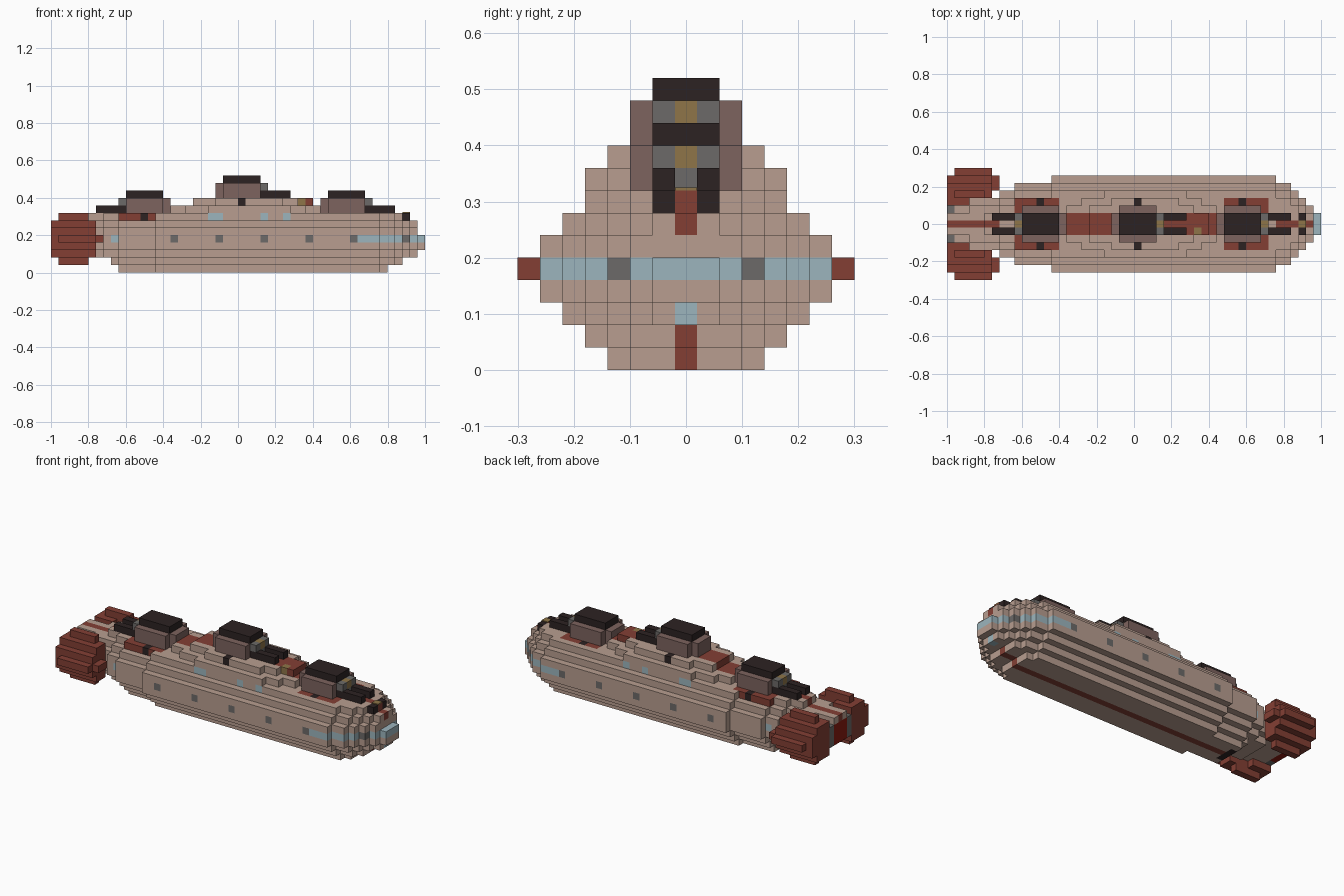
import bpy, bmesh, math

cube = bpy.data.objects.get("Cube")
if cube:
    bpy.data.objects.remove(cube, do_unlink=True)

U = 0.04  # edge length of one block
COLOURS = {"tan": "B89E90", "red": "833F34", "mauve": "7D635E", "black": "2C2222",
           "grey": "6C6A68", "gold": "8E7548", "pale_blue": "9CB5BD", "engine_red": "8A1A10"}


def linear(text):
    values = [int(text[i:i + 2], 16) / 255 for i in range(0, 6, 2)]
    return [v / 12.92 if v < 0.04 else ((v + 0.055) / 1.055) ** 2.4 for v in values] + [1.0]


materials = {}
for name, code in COLOURS.items():
    mat = bpy.data.materials.new(name)
    mat.use_nodes = True
    mat.diffuse_color = linear(code)
    bsdf = mat.node_tree.nodes["Principled BSDF"]
    bsdf.inputs["Base Color"].default_value = linear(code)
    bsdf.inputs["Roughness"].default_value = 0.8
    materials[name] = mat
names = list(COLOURS)

blocks = {}  # grid cell -> (part, colour)


def fill(part, colour, x0, x1, rows, layers, sides=(1, -1)):
    """Fill blocks from x0 to x1 on mirrored rows (counted from the centre line)."""
    for i in range(round(x0 / U), round(x1 / U)):
        for row in range(rows[0], rows[1] + 1):
            for k in range(layers[0], layers[1] + 1):
                for side in sides:
                    blocks[i, row * side, k] = (part, colour)


def paint(colour, x0, x1, rows, layers):
    """Recolour existing blocks only."""
    for (i, j, k), (part, _) in list(blocks.items()):
        if (round(x0 / U) <= i < round(x1 / U) and rows[0] <= abs(j) <= rows[1]
                and layers[0] <= k <= layers[1]):
            blocks[i, j, k] = (part, colour)


# Hull: one plan outline, pulled inwards on the lower and upper layers
plan = [(-1, 1), (-1, 1), (-1, .96), (-.88, .92), (-.72, .88), (-.64, .84), (-.44, .76)]
hull_layers = [(3, -.64, .80), (2, -.68, .88), (1, -.80, .96), (0, -1, 1),
               (0, -1, 1), (0, -1, .96), (1, -1, .96), (2, -.80, .92)]
for k, (shift, lo, hi) in enumerate(hull_layers):
    for row, (a, b) in enumerate(plan[shift:]):
        fill("hull", "tan", max(a, lo), min(b, hi), (row, row), (k, k))

# Keel and deck stripes
paint("red", -1, 1, (0, 0), (0, 1))
paint("black", -.64, -.60, (0, 1), (0, 0))
paint("red", -1, -.72, (0, 0), (6, 7))
paint("red", -.40, .48, (0, 1), (7, 7))
paint("red", .76, 1, (0, 0), (6, 7))
paint("black", .88, .92, (1, 1), (7, 7))

# Bow window band, portholes and side windows
paint("pale_blue", .64, 1, (0, 6), (4, 4))
paint("grey", .88, .92, (3, 3), (4, 4))
paint("pale_blue", .92, .96, (0, 0), (2, 2))
paint("pale_blue", -.68, -.64, (4, 4), (4, 4))
for x in (-.36, -.12, .12, .36, .60):
    paint("grey", x, x + U, (6, 6), (4, 4))
for x in (-.16, -.12, .12, .24):
    paint("pale_blue", x, x + U, (4, 4), (7, 7))

# Stern engine
paint("grey", -1, -.96, (0, 2), (3, 5))
paint("engine_red", -1, -.96, (0, 1), (3, 5))

# Side fins: stepped slabs shrinking outwards
fill("fins", "red", -1, -.88, (3, 3), (2, 6))
fill("fins", "red", -.96, -.80, (4, 4), (1, 7))
fill("fins", "red", -1, -.76, (4, 5), (2, 6))
fill("fins", "red", -1, -.76, (6, 6), (3, 5))
fill("fins", "red", -.76, -.72, (5, 6), (4, 4))
fill("fins", "red", -.96, -.76, (7, 7), (4, 4))

# Stepped superstructure amidships
for rows, k, a, b in (((0, 2), 8, -.36, .44), ((3, 3), 8, -.28, .36), ((4, 4), 8, -.16, .28),
                      ((0, 1), 9, -.24, .40), ((2, 2), 9, -.24, .32), ((3, 3), 9, -.12, .24)):
    fill("superstructure", "tan", a, b, rows, (k, k))
paint("red", -.36, -.12, (0, 1), (8, 9))
paint("red", .16, .44, (0, 1), (8, 9))
fill("superstructure", "gold", .32, .36, (1, 1), (9, 9), sides=(-1,))


def turret(part, cx, facing, base, ring):
    """Gun turret with cap, face plate and twin barrels, pointing along facing."""
    def span(a, b):
        return sorted((cx + a * facing, cx + b * facing))
    if ring:
        paint("red", *span(-.10, .14), (0, 3), (base - 1, base - 1))
    paint("black", cx - .02, cx + .02, (3, 3), (base - 1, base - 1))
    fill(part, "mauve", *span(-.14, .10), (0, 1), (base, base + 1))
    fill(part, "mauve", *span(-.10, .10), (2, 2), (base, base + 1))
    fill(part, "grey", *span(.10, .14), (0, 1), (base, base + 1))
    fill(part, "gold", *span(.10, .14), (0, 0), (base + 1, base + 1))
    fill(part, "black", *span(.10, .26), (1, 1), (base, base))
    fill(part, "black", *span(-.10, .10), (0, 1), (base + 2, base + 2))


turret("aft_turret", -.50, -1, 8, True)
turret("middle_turret", .02, 1, 10, False)
turret("fore_turret", .58, 1, 8, True)


def build(part):
    """Make one object from the exposed block faces of a part."""
    bm = bmesh.new()
    verts = {}
    for cell, (owner, colour) in blocks.items():
        if owner != part:
            continue
        for axis in range(3):
            for sign in (0, 1):
                near = list(cell)
                near[axis] += 1 if sign else -1
                if tuple(near) in blocks:
                    continue
                ring = []
                for u, v in ((0, 0), (1, 0), (1, 1), (0, 1)):
                    p = list(cell)
                    p[axis] += sign
                    p[(axis + 1) % 3] += u
                    p[(axis + 2) % 3] += v
                    p = tuple(p)
                    if p not in verts:
                        verts[p] = bm.verts.new((p[0] * U, (p[1] - .5) * U, p[2] * U))
                    ring.append(verts[p])
                face = bm.faces.new(ring if sign else ring[::-1])
                face.material_index = names.index(colour)
    mesh = bpy.data.meshes.new(part)
    bm.to_mesh(mesh)
    bm.free()
    for name in names:
        mesh.materials.append(materials[name])
    obj = bpy.data.objects.new(part, mesh)
    bpy.context.collection.objects.link(obj)


for part in sorted({owner for owner, _ in blocks.values()}):
    build(part)

# Small plate on the bow deck
bpy.ops.mesh.primitive_cube_add(size=1, location=(.90, 0, .322))
plate = bpy.context.object
plate.name = "bow_plate"
plate.scale = (U, U, .006)
plate.data.materials.append(materials["gold"])
